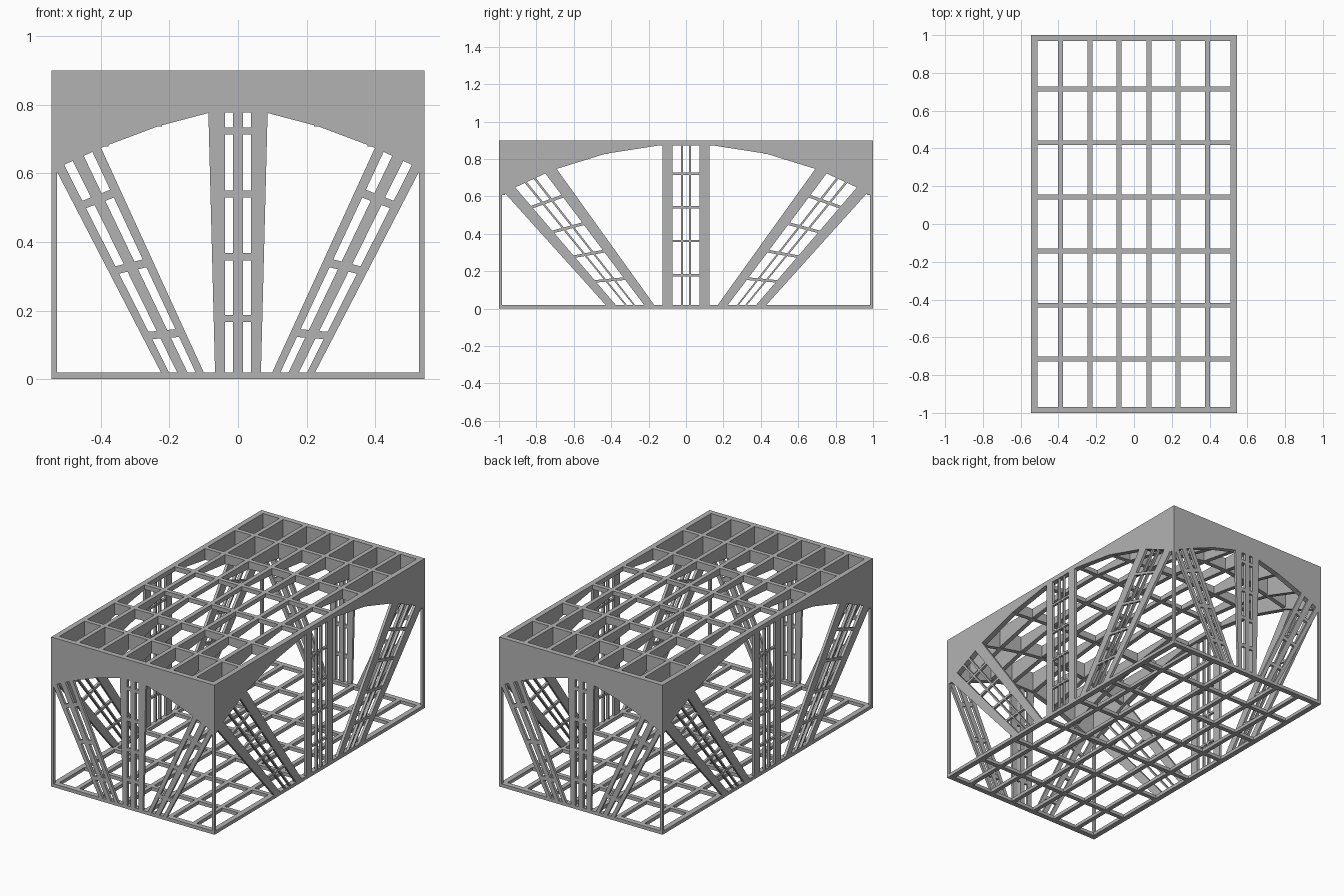
import bpy, bmesh
from mathutils import Vector

cube = bpy.data.objects.get("Cube")
if cube:
    bpy.data.objects.remove(cube, do_unlink=True)

HX, HY, TOP = 0.544, 1.0, 0.9          # half width, half length, height
RIM, RIB, FLOOR, WALL = 0.032, 0.026, 0.02, 0.016

grey = bpy.data.materials.new("plain grey")
grey.use_nodes = True
grey.diffuse_color = (0.45, 0.45, 0.45, 1)
grey.node_tree.nodes["Principled BSDF"].inputs["Base Color"].default_value = (0.45, 0.45, 0.45, 1)


def prism(bm, points, offset):
    """Extrude a flat polygon along an offset."""
    near = [bm.verts.new(p) for p in points]
    far = [bm.verts.new(Vector(p) + Vector(offset)) for p in points]
    bm.faces.new(near)
    bm.faces.new(far[::-1])
    n = len(near)
    for i in range(n):
        j = (i + 1) % n
        bm.faces.new((near[j], near[i], far[i], far[j]))


def finish(bm, name):
    bmesh.ops.recalc_face_normals(bm, faces=bm.faces)
    mesh = bpy.data.meshes.new(name)
    bm.to_mesh(mesh)
    bm.free()
    mesh.materials.append(grey)
    bpy.context.collection.objects.link(bpy.data.objects.new(name, mesh))


# Grid lines shared by roof and floor
xs = [-HX, -0.39, -0.234, -0.079, 0.079, 0.234, 0.39, HX]
ys = [-HY, -0.715, -0.43, -0.144, 0.144, 0.43, 0.715, HY]


def vault(x, y):
    """Underside height of the shallow roof vault."""
    return TOP - 0.022 - y * y * (0.09 + 0.18 * (abs(x) / HX) ** 1.5)


def band(c, half):
    """Start and width of a bar, kept inside the outer edge."""
    if abs(c) >= half:
        return (c if c < 0 else c - RIM), RIM
    return c - RIB / 2, RIB


def grid(name, under, top):
    bm = bmesh.new()
    for x in xs:
        start, width = band(x, HX)
        pts = [(start, y, under(x, y)) for y in ys] + [(start, HY, top), (start, -HY, top)]
        prism(bm, pts, (width, 0, 0))
    for y in ys:
        start, width = band(y, HY)
        pts = [(x, start, under(x, y)) for x in xs] + [(HX, start, top), (-HX, start, top)]
        prism(bm, pts, (0, width, 0))
    finish(bm, name)


grid("roof_grid", vault, TOP)
grid("floor_grid", lambda x, y: 0, FLOOR)

# Corner posts
bm = bmesh.new()
for sx in (-1, 1):
    for sy in (-1, 1):
        x, y = sx * HX, sy * HY
        w, d = -sx * WALL, -sy * WALL
        prism(bm, [(x, y, 0), (x + w, y, 0), (x + w, y + d, 0), (x, y + d, 0)], (0, 0, 0.63))
finish(bm, "corner_posts")


def lattice(name, corners, stiles, rungs, thick, place, offset, flange=0):
    """Ladder panel inside a quad: corners are low a, low b, high b, high a."""
    la, lb, hb, ha = (Vector(c) for c in corners)

    def at(u, v):
        return place(la.lerp(lb, u).lerp(ha.lerp(hb, u), v))

    bm = bmesh.new()
    for u0, u1 in stiles:
        prism(bm, [at(u0, -0.01), at(u1, -0.01), at(u1, 1.02), at(u0, 1.02)], offset)
    inner = Vector(offset) * 0.9
    for v in rungs:
        prism(bm, [at(0.05, v - thick), at(0.95, v - thick), at(0.95, v + thick), at(0.05, v + thick)], inner)
    # Tapered side flanges that widen towards the roof
    if flange:
        for edge, out in ((0.05, -flange), (0.95, 1 + flange)):
            side = 0 if out < 0 else 1
            prism(bm, [at(edge, 0), at(side + (out - side) * 0.2, 0), at(out, 1.01), at(edge, 1.01)], inner)
    finish(bm, name)


end_stiles = [(0, 0.19), (0.38, 0.62), (0.81, 1)]
side_stiles = [(0, 0.21), (0.395, 0.435), (0.565, 0.605), (0.79, 1)]

# Three lattice columns on each short end
for s, label in ((-1, "front"), (1, "back")):
    def on_end(p, s=s):
        return (p.x, s * HY, p.y)
    depth = (0, -s * WALL, 0)
    lattice(label + "_centre_column", [(-0.062, FLOOR), (0.062, FLOOR), (0.062, 0.785), (-0.062, 0.785)],
            end_stiles, [0.205, 0.44, 0.68, 0.92], 0.014, on_end, depth, 0.2)
    for m, side in ((-1, "right"), (1, "left")):
        lattice(label + "_" + side + "_brace",
                [(m * 0.225, FLOOR), (m * 0.1, FLOOR), (m * 0.396, 0.667), (m * 0.528, 0.605)],
                end_stiles, [0.18, 0.5, 0.82], 0.018, on_end, depth)

# Three lattice columns on each long side
for s, label in ((-1, "right"), (1, "left")):
    def on_side(p, s=s):
        return (s * HX, p.x, p.y)
    depth = (-s * WALL, 0, 0)
    lattice(label + "_side_column", [(-0.125, FLOOR), (0.125, FLOOR), (0.125, 0.875), (-0.125, 0.875)],
            side_stiles, [0.185, 0.4, 0.61, 0.82], 0.007, on_side, depth)
    for m, end in ((-1, "front"), (1, "back")):
        lattice(label + "_side_" + end + "_brace",
                [(m * 0.43, FLOOR), (m * 0.17, FLOOR), (m * 0.69, 0.745), (m * 0.975, 0.625)],
                side_stiles, [0.2, 0.41, 0.62, 0.83], 0.01, on_side, depth)
